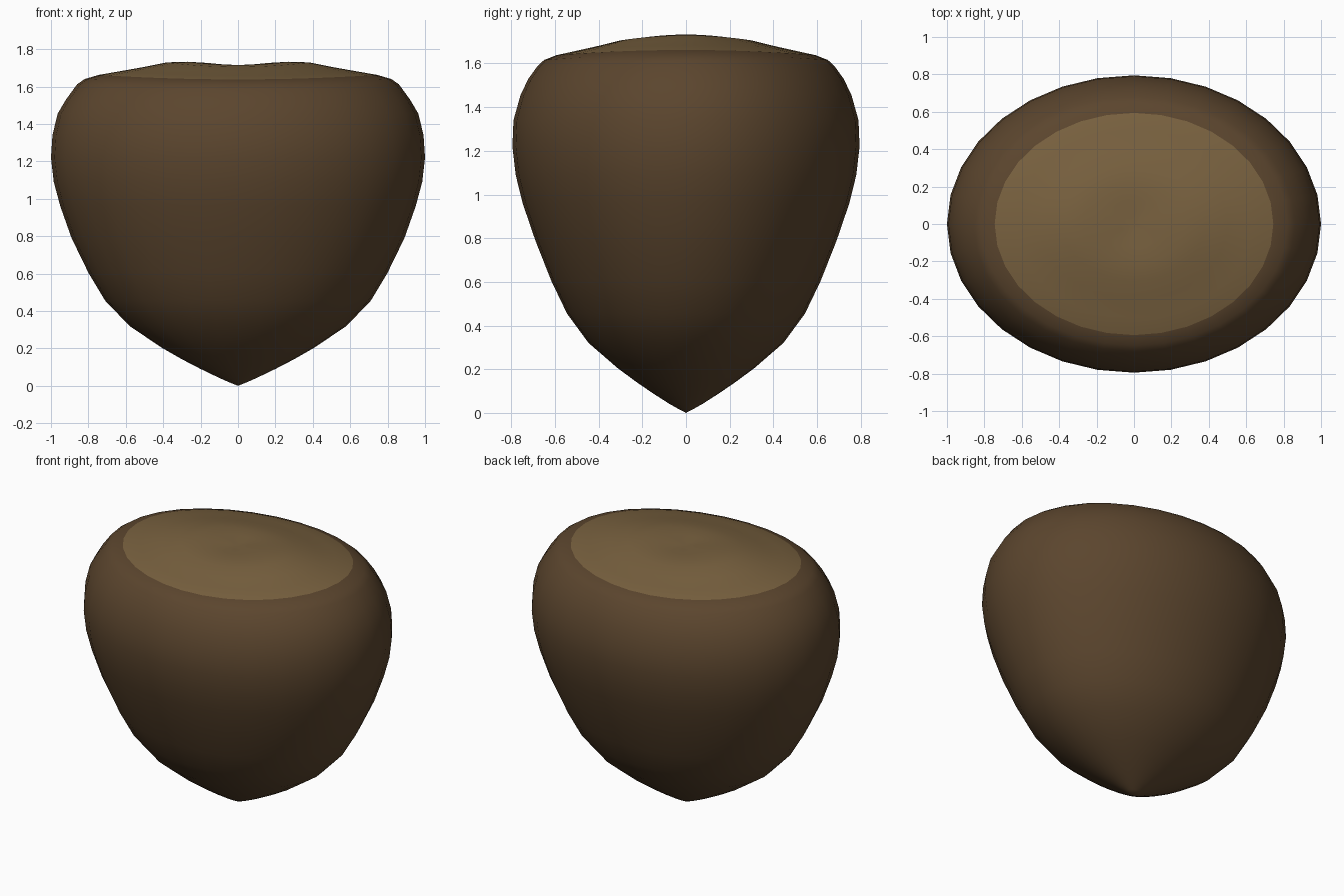
import bpy, bmesh, math

if "Cube" in bpy.data.objects:
    bpy.data.objects.remove(bpy.data.objects["Cube"])

SIDES = 32

# (half width x, half depth y, height z) from the tip up to the dimple
SHELL = [(.05, .038, .02), (.10, .077, .042), (.20, .152, .09), (.30, .228, .142), (.41, .313, .205),
         (.58, .446, .32), (.71, .545, .455), (.80, .617, .605), (.89, .69, .79),
         (.95, .748, .96), (.985, .78, 1.09), (1.0, .795, 1.22), (.992, .79, 1.34), (.964, .758, 1.455),
         (.92, .722, 1.53), (.86, .68, 1.60), (.82, .65, 1.628), (.745, .594, 1.65)]
CAP = [(.63, .502, 1.67), (.50, .40, 1.693), (.38, .304, 1.717), (.27, .216, 1.724),
       (.16, .128, 1.721), (.07, .056, 1.715)]


def material(name, color):
    mat = bpy.data.materials.new(name)
    mat.diffuse_color = (*color, 1)
    mat.use_nodes = True
    mat.node_tree.nodes["Principled BSDF"].inputs["Base Color"].default_value = mat.diffuse_color
    return mat


def add_ring(bm, rx, ry, z):
    # the crown is slightly higher along x than along y
    lift = 0.012 * min(1, rx / .38) if z > 1.55 else 0
    ring = []
    for i in range(SIDES):
        a = 2 * math.pi * i / SIDES
        ring.append(bm.verts.new((rx * math.cos(a), ry * math.sin(a), z + lift * math.cos(2 * a))))
    return ring


bm = bmesh.new()
rings = [add_ring(bm, *p) for p in SHELL + CAP]
tip = bm.verts.new((0, 0, 0))
dimple = bm.verts.new((0, 0, 1.712))

# Shell and pale scar share one continuous surface
for k in range(len(rings) - 1):
    lo, hi = rings[k], rings[k + 1]
    for i in range(SIDES):
        j = (i + 1) % SIDES
        f = bm.faces.new((lo[i], lo[j], hi[j], hi[i]))
        f.material_index = 1 if k >= len(SHELL) - 1 else 0
for i in range(SIDES):
    j = (i + 1) % SIDES
    bm.faces.new((tip, rings[0][j], rings[0][i]))
    bm.faces.new((dimple, rings[-1][i], rings[-1][j])).material_index = 1

for f in bm.faces:
    f.smooth = True
mesh = bpy.data.meshes.new("nut_shell")
bm.to_mesh(mesh)
bm.free()
mesh.materials.append(material("shell_brown", (.105, .06, .027)))
mesh.materials.append(material("scar_tan", (.19, .12, .05)))
nut = bpy.data.objects.new("nut_shell", mesh)
bpy.context.collection.objects.link(nut)
